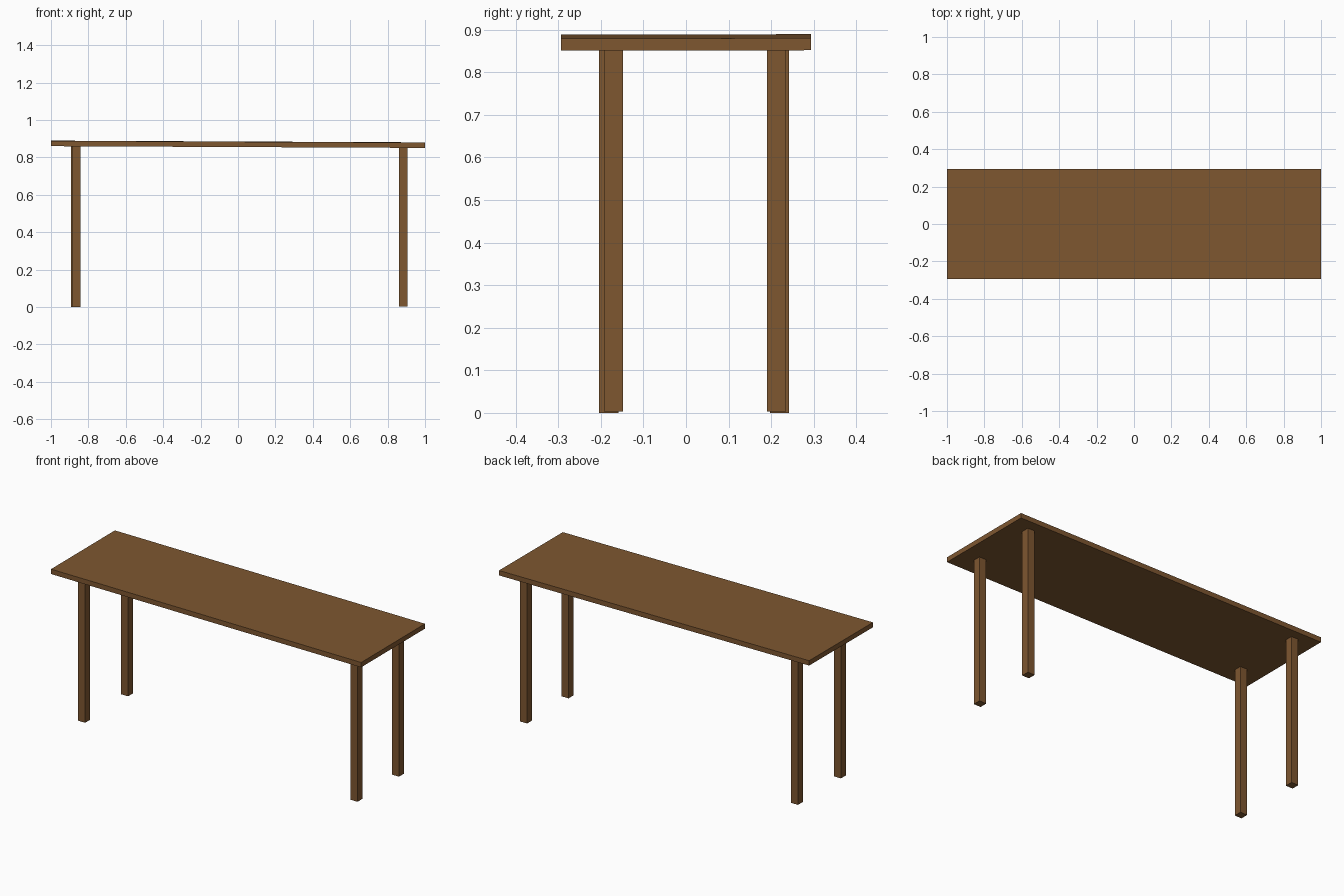
import bpy

if "Cube" in bpy.data.objects:
    bpy.data.objects.remove(bpy.data.objects["Cube"])

wood = bpy.data.materials.new("wood")
wood.diffuse_color = (0.21, 0.095, 0.03, 1)
wood.use_nodes = True
wood.node_tree.nodes["Principled BSDF"].inputs["Base Color"].default_value = wood.diffuse_color


def box(name, lo, hi, tilt=(0, 0, 0)):
    centre = [(a + b) / 2 for a, b in zip(lo, hi)]
    bpy.ops.mesh.primitive_cube_add(size=1, location=centre, rotation=tilt)
    ob = bpy.context.object
    ob.name = name
    ob.scale = [b - a for a, b in zip(lo, hi)]
    ob.data.materials.append(wood)
    return ob


# Table top, very slightly out of level
box("table_top", (-1, -0.294, 0.8555), (1, 0.294, 0.884), (0.002, 0.0046, 0))

# Four square legs, each ending just inside the underside of the top
W = 0.045
for name, x, y, z0, z1 in [
    ("front_left_leg", -0.888, -0.204, 0.0, 0.862),
    ("back_left_leg", -0.892, 0.197, 0.0, 0.862),
    ("front_right_leg", 0.861, -0.193, 0.003, 0.854),
    ("back_right_leg", 0.860, 0.190, 0.003, 0.854),
]:
    box(name, (x, y, z0), (x + W, y + W, z1))
